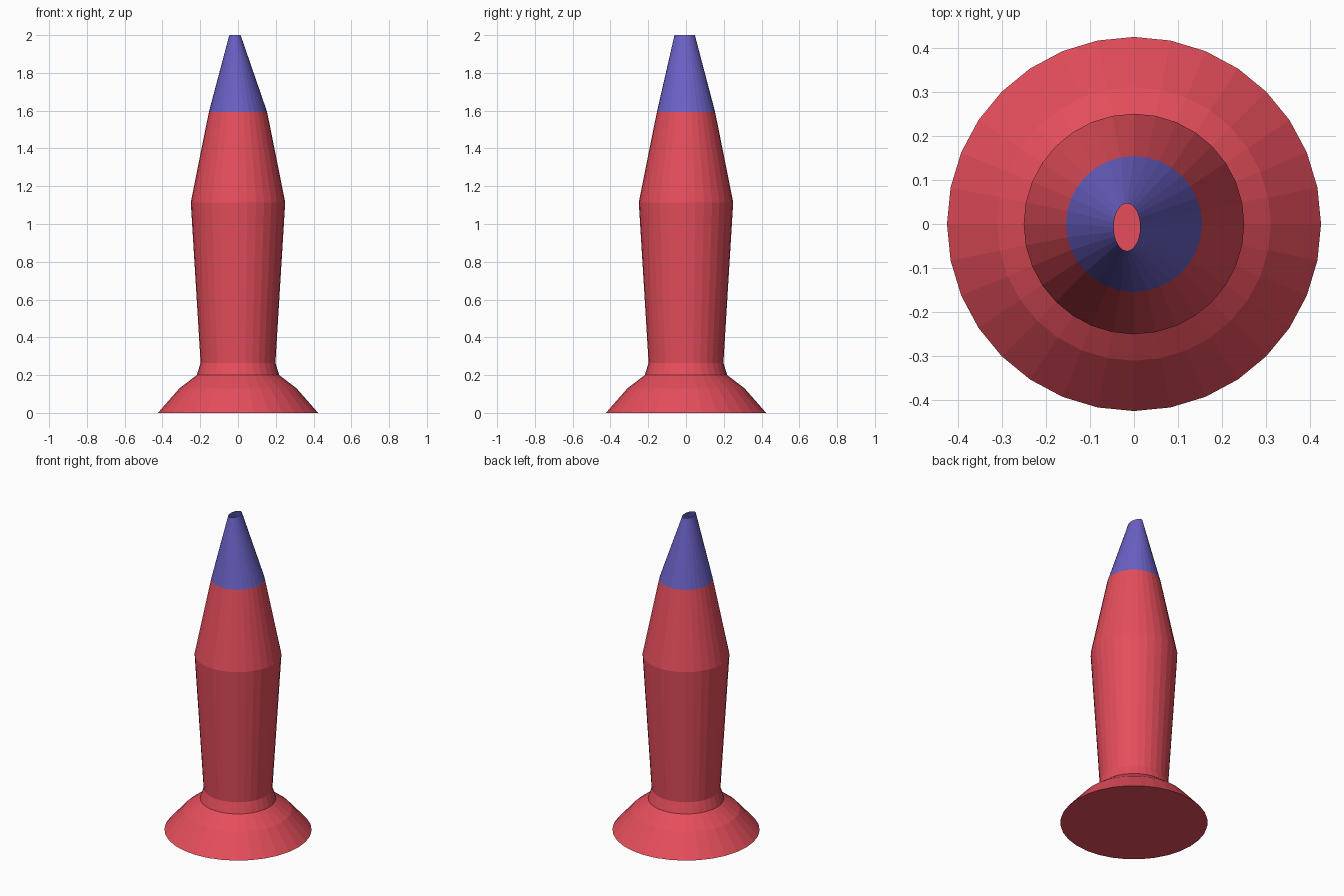
import bpy, bmesh, math

if "Cube" in bpy.data.objects:
    bpy.data.objects.remove(bpy.data.objects["Cube"])

SIDES = 32


def material(name, rgb):
    m = bpy.data.materials.new(name)
    m.diffuse_color = (*rgb, 1)
    m.use_nodes = True
    m.node_tree.nodes["Principled BSDF"].inputs["Base Color"].default_value = m.diffuse_color
    return m


def loft(name, rings, mat, cap_bottom=False):
    """Join elliptical rings (z, rx, ry, cx, cy) from bottom to top."""
    bm = bmesh.new()
    loops = []
    for z, rx, ry, cx, cy in rings:
        loops.append([bm.verts.new((cx + rx * math.cos(a), cy + ry * math.sin(a), z))
                      for a in (2 * math.pi * i / SIDES for i in range(SIDES))])
    for low, high in zip(loops, loops[1:]):
        for i in range(SIDES):
            j = (i + 1) % SIDES
            bm.faces.new((low[i], low[j], high[j], high[i]))
    if cap_bottom:
        bm.faces.new(loops[0][::-1])
    mesh = bpy.data.meshes.new(name)
    bm.to_mesh(mesh)
    bm.free()
    mesh.materials.append(mat)
    ob = bpy.data.objects.new(name, mesh)
    bpy.context.collection.objects.link(ob)
    return ob


red = material("red", (0.78, 0.075, 0.105))
violet = material("violet", (0.145, 0.12, 0.56))

# Flared foot and bulging body, hollow with a closed floor
profile = [(0, 0.424), (0.13, 0.31), (0.20, 0.218), (0.265, 0.198),
           (1.115, 0.25), (1.593, 0.154)]
loft("body", [(z, r, r, 0, 0) for z, r in profile], red, cap_bottom=True)

# Nose tapering to a small off-centre oval opening
loft("nose", [(1.593, 0.154, 0.154, 0, 0), (2.0, 0.03, 0.054, -0.016, -0.007)], violet)
